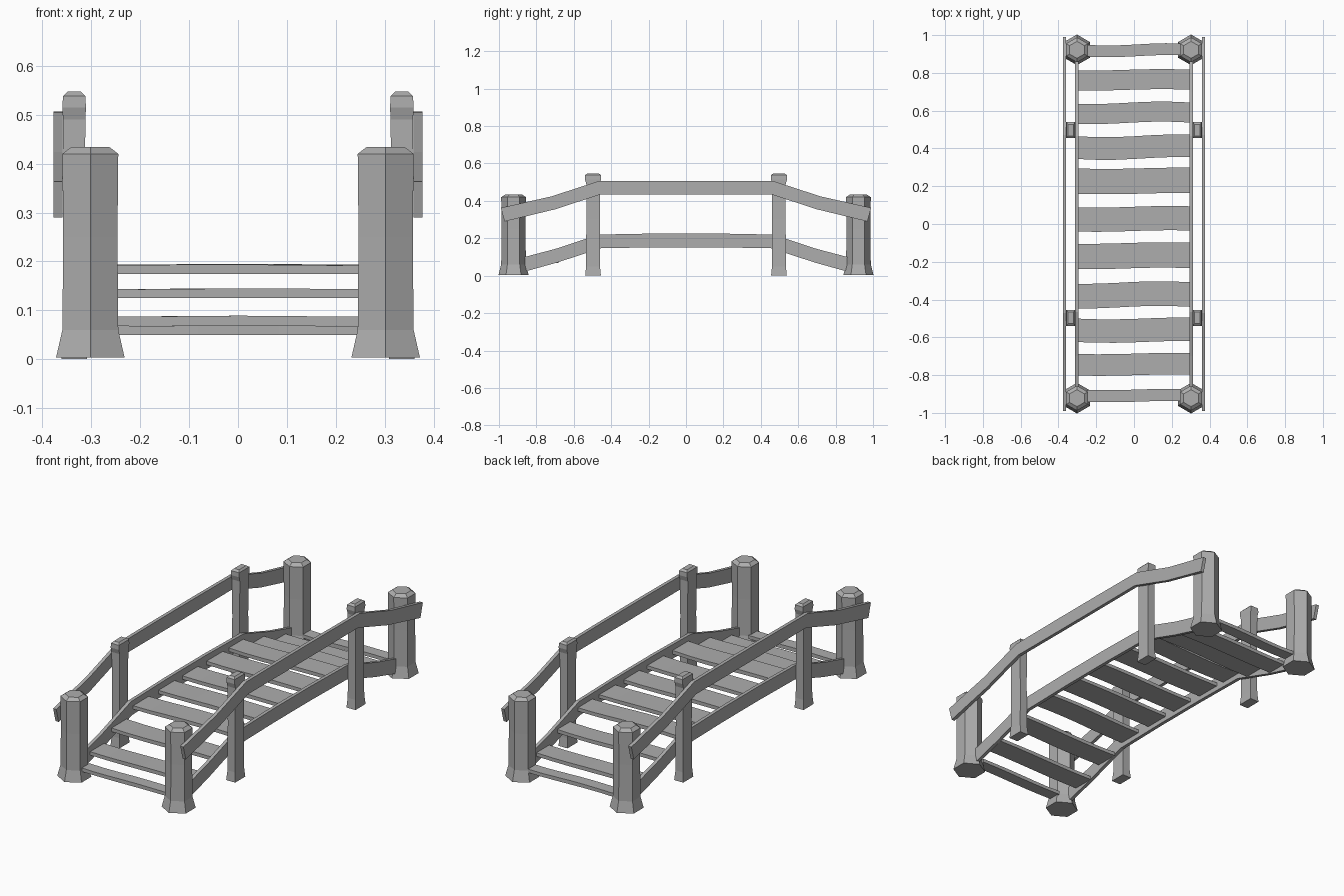
import bpy, bmesh, math, random
from mathutils import Vector

random.seed(4)
cube = bpy.data.objects.get("Cube")
if cube:
    bpy.data.objects.remove(cube)

wood = bpy.data.materials.new("grey_wood")
wood.use_nodes = True
GREY = (0.42, 0.42, 0.42, 1)
wood.diffuse_color = GREY
wood.node_tree.nodes["Principled BSDF"].inputs["Base Color"].default_value = GREY


def loft(name, rings):
    """Join equal-sized rings of points into one closed, flat-shaded solid."""
    bm = bmesh.new()
    loops = [[bm.verts.new(p) for p in ring] for ring in rings]
    n = len(loops[0])
    for a, b in zip(loops, loops[1:]):
        for i in range(n):
            j = (i + 1) % n
            bm.faces.new((a[i], a[j], b[j], b[i]))
    bm.faces.new(loops[0])
    bm.faces.new(loops[-1])
    bmesh.ops.recalc_face_normals(bm, faces=bm.faces)
    mesh = bpy.data.meshes.new(name)
    bm.to_mesh(mesh)
    bm.free()
    mesh.materials.append(wood)
    obj = bpy.data.objects.new(name, mesh)
    bpy.context.collection.objects.link(obj)
    return obj


def hex_ring(x, y, z, r):
    return [Vector((x + r * math.sin(k * math.pi / 3), y + r * math.cos(k * math.pi / 3), z))
            for k in range(6)]


def rect_ring(x, y, z, w, d):
    return [(x + sx * w, y + sy * d, z) for sx, sy in ((-1, -1), (1, -1), (1, 1), (-1, 1))]


def beam(name, side, inner, outer, profile):
    """Upright board running along y; profile rows are y at top, top z, y at bottom, bottom z."""
    rings = []
    for yt, zt, yb, zb in profile:
        rings.append([(side * inner, yt, zt), (side * outer, yt, zt),
                      (side * outer, yb, zb), (side * inner, yb, zb)])
    return loft(name, rings)


def mirrored(half):
    """Complete a front half profile with its reflection in y."""
    return half + [(-yt, zt, -yb, zb) for yt, zt, yb, zb in reversed(half)]


rail_profile = mirrored([(-0.99, 0.363, -0.97, 0.29), (-0.72, 0.424, -0.7, 0.355),
                         (-0.47, 0.505, -0.455, 0.435), (-0.15, 0.507, -0.15, 0.434)])
stringer_profile = mirrored([(-0.89, 0.093, -0.87, 0.02), (-0.7, 0.143, -0.69, 0.07),
                             (-0.465, 0.22, -0.455, 0.147), (-0.15, 0.226, -0.15, 0.152)])

for side, side_name in ((1, "left"), (-1, "right")):
    beam(f"{side_name}_handrail", side, 0.359, 0.377, rail_profile)
    beam(f"{side_name}_stringer", side, 0.294, 0.312, stringer_profile)

    for end, end_name in ((-1, "front"), (1, "back")):
        # Stout six-sided corner post with a flared foot and shallow cap
        x, y = side * 0.302, end * 0.922
        rings = [hex_ring(x, y, z, r) for z, r in
                 ((0.003, 0.081), (0.06, 0.066), (0.25, 0.064), (0.42, 0.066), (0.434, 0.045))]
        loft(f"{end_name}_{side_name}_corner_post", rings)

        # Slim square post carrying the handrail
        x, y = side * 0.335, end * 0.497
        rings = [rect_ring(x, y, z, w, d) for z, w, d in
                 ((0, 0.026, 0.042), (0.05, 0.022, 0.037), (0.3, 0.021, 0.036),
                  (0.49, 0.023, 0.036), (0.515, 0.024, 0.043), (0.538, 0.023, 0.042),
                  (0.547, 0.014, 0.03))]
        loft(f"{end_name}_{side_name}_rail_post", rings)

# Treads: centre y, half depth, bottom z
treads = [(-0.908, 0.032, 0.05), (-0.743, 0.057, 0.069), (-0.562, 0.062, 0.125),
          (-0.375, 0.065, 0.174), (-0.168, 0.067, 0.175), (0.027, 0.064, 0.175),
          (0.228, 0.067, 0.175), (0.407, 0.06, 0.174), (0.588, 0.053, 0.125),
          (0.763, 0.053, 0.069), (0.92, 0.031, 0.05)]
SEGMENTS = 6
for i, (y, d, z) in enumerate(treads):
    reach = 0.25 if i in (0, len(treads) - 1) else 0.296
    phase, wave = random.uniform(-0.6, 0.6), random.uniform(0.003, 0.008)
    rings = []
    for s in range(SEGMENTS + 1):
        t = s / SEGMENTS * 2 - 1
        yc = y + wave * math.sin(t * 2.4 + phase)
        top = z + 0.019 + 0.001 * math.cos(t * 4 + phase)
        rings.append([(t * reach, yc - d, z), (t * reach, yc + d, z),
                      (t * reach, yc + d, top), (t * reach, yc - d, top)])
    loft(f"tread_{i + 1}", rings)
